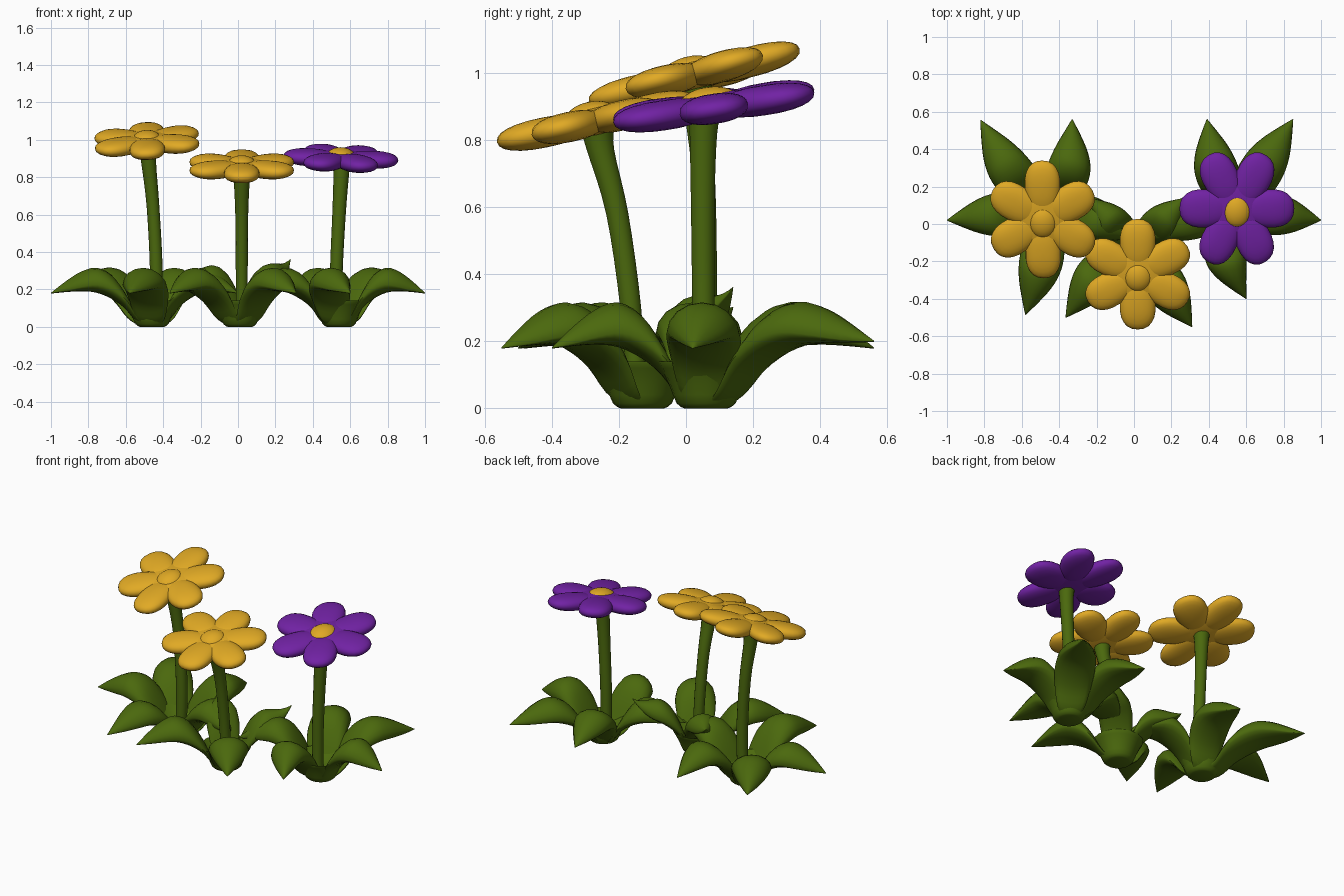
import bpy, bmesh, math
from mathutils import Vector, Matrix

if "Cube" in bpy.data.objects:
    bpy.data.objects.remove(bpy.data.objects["Cube"])


def material(name, rgb):
    m = bpy.data.materials.new(name)
    m.diffuse_color = (*rgb, 1)
    m.use_nodes = True
    m.node_tree.nodes["Principled BSDF"].inputs["Base Color"].default_value = m.diffuse_color
    return m


GREEN = material("leaf green", (0.07, 0.14, 0.004))
YELLOW = material("golden yellow", (0.75, 0.40, 0.018))
PURPLE = material("violet purple", (0.165, 0.016, 0.37))


def finish(name, bm, mat, angle=60):
    bmesh.ops.recalc_face_normals(bm, faces=bm.faces)
    me = bpy.data.meshes.new(name)
    bm.to_mesh(me)
    bm.free()
    ob = bpy.data.objects.new(name, me)
    bpy.context.collection.objects.link(ob)
    me.materials.append(mat)
    bpy.ops.object.select_all(action='DESELECT')
    ob.select_set(True)
    bpy.context.view_layer.objects.active = ob
    bpy.ops.object.shade_smooth_by_angle(angle=math.radians(angle))
    return ob


def smooth_rows(rows, steps):
    """Catmull-Rom interpolation of number rows."""
    out = []
    n = len(rows)
    for i in range(n - 1):
        p = [rows[max(0, min(n - 1, i + k))] for k in (-1, 0, 1, 2)]
        for s in range(steps):
            t = s / steps
            out.append([0.5 * (2 * b + (c - a) * t + (2 * a - 5 * b + 4 * c - d) * t * t
                               + (3 * b - a - 3 * c + d) * t ** 3)
                        for a, b, c, d in zip(*p)])
    return out + [list(rows[-1])]


def loft(bm, rings):
    vr = [[bm.verts.new(p) for p in r] for r in rings]
    n = len(vr[0])
    for a, b in zip(vr, vr[1:]):
        for i in range(n):
            bm.faces.new((a[i], a[(i + 1) % n], b[(i + 1) % n], b[i]))
    bm.faces.new(vr[0][::-1])
    bm.faces.new(vr[-1])


# leaf stations: fraction of length, crest, edge and keel heights, half width
LEAF = smooth_rows([(0.08, 0.03, 0.015, 0.005, 0.06), (0.16, 0.075, 0.06, 0.03, 0.085),
                    (0.27, 0.185, 0.145, 0.10, 0.107), (0.4, 0.278, 0.2, 0.15, 0.117),
                    (0.55, 0.316, 0.225, 0.183, 0.112), (0.7, 0.295, 0.215, 0.19, 0.088),
                    (0.85, 0.245, 0.195, 0.186, 0.048), (1.0, 0.182, 0.18, 0.178, 0.002)], 3)


def leaf(name, base, tip, bend):
    d = Vector((tip[0] - base[0], tip[1] - base[1]))
    length = d.length
    d.normalize()
    side = Vector((-d.y, d.x))
    ws = min(1.0, 0.3 + 0.7 * length / 0.5)
    rings = []
    for t, zc, ze, zk, w in LEAF:
        lift = (tip[2] - 0.18) * t ** 4
        sway = bend * math.sin(math.pi * t)
        ring = []
        for k in range(16):
            a = math.tau * k / 16
            s = math.sin(a)
            z = ze + lift + ((zc - ze) * s if s > 0 else (zk - ze) * -s)
            p = Vector(base) + d * (t * length) + side * (math.cos(a) * w * ws + sway)
            ring.append((p.x, p.y, z))
        rings.append(ring)
    bm = bmesh.new()
    loft(bm, rings)
    finish(name, bm, GREEN)


def cup(name, base):
    prof = smooth_rows([(0.065, 0.0), (0.088, 0.015), (0.11, 0.07), (0.135, 0.12),
                        (0.145, 0.14), (0.095, 0.1), (0.03, 0.07)], 2)
    bm = bmesh.new()
    loft(bm, [[(base[0] + r * math.cos(math.tau * k / 20),
                base[1] + r * math.sin(math.tau * k / 20), z) for k in range(20)]
              for r, z in prof])
    finish(name, bm, GREEN)


def stem(name, points):
    # points: x, y, z, radius
    bm = bmesh.new()
    loft(bm, [[(x + r * math.cos(math.tau * k / 14), y + r * math.sin(math.tau * k / 14), z)
               for k in range(14)] for x, y, z, r in smooth_rows(points, 4)])
    finish(name, bm, GREEN)


def head(name, centre, slope_x, slope_y, start, stretch, petal_mat):
    normal = Vector((-slope_x, -slope_y, 1)).normalized()
    x = Vector((1, 0, slope_x)).normalized()
    y = normal.cross(x)
    frame = (Matrix.Translation(centre) @ Matrix((x, y, normal)).transposed().to_4x4()
             @ Matrix.Diagonal((0.985, stretch, 1, 1)))
    # six plump, blunt petals
    bm = bmesh.new()
    for i in range(6):
        vs = bmesh.ops.create_uvsphere(bm, u_segments=24, v_segments=12, radius=1)['verts']
        rot = Matrix.Rotation(math.radians(start + 60 * i), 4, 'Z')
        for v in vs:
            u, w, h = (math.copysign(abs(c) ** 0.88, c) for c in v.co)
            v.co = rot @ Vector((0.165 + 0.147 * u, w * (0.096 + 0.01 * u),
                                 h * 0.045 + 0.002 * u))
    # disc joining the petals
    vs = bmesh.ops.create_uvsphere(bm, u_segments=24, v_segments=10, radius=1)['verts']
    for v in vs:
        v.co = Vector((v.co.x * 0.18, v.co.y * 0.18, v.co.z * 0.042))
    bm.transform(frame)
    finish(name + "_petals", bm, petal_mat)
    # domed centre
    bm = bmesh.new()
    bmesh.ops.create_uvsphere(bm, u_segments=20, v_segments=12, radius=1)
    bm.transform(frame @ Matrix.Translation((0, -0.012, 0.014))
                 @ Matrix.Diagonal((0.078, 0.085, 0.047, 1)))
    finish(name + "_centre", bm, YELLOW)


# leaf tips: x, y, z, sideways bend
PLANTS = {
    "left": dict(
        base=(-0.46, 0.06),
        tips=[(-1.0, 0.02, 0.18, -0.01), (-0.82, 0.555, 0.2, 0.03), (-0.33, 0.56, 0.18, -0.05),
              (-0.58, -0.485, 0.18, 0.02), (0.0, -0.08, 0.18, 0.04)],
        stem=[(-0.445, 0.06, 0.02, 0.032), (-0.437, 0.06, 0.3, 0.034),
              (-0.455, 0.055, 0.65, 0.034), (-0.478, 0.035, 0.88, 0.04), (-0.483, 0.03, 0.98, 0.05)],
        head=((-0.487, 0.025, 0.992), 0.05, 0.25, 30, 1.04, YELLOW)),
    "middle": dict(
        base=(0.01, -0.13),
        tips=[(-0.365, -0.5, 0.18, -0.04), (0.31, -0.55, 0.18, 0.01), (0.28, 0.14, 0.36, 0),
              (-0.24, 0.14, 0.30, 0)],
        stem=[(0.02, -0.145, 0.02, 0.03), (0.02, -0.165, 0.3, 0.032),
              (0.02, -0.205, 0.58, 0.034), (0.02, -0.255, 0.77, 0.042), (0.02, -0.265, 0.84, 0.052)],
        head=((0.02, -0.268, 0.857), 0.0, 0.22, 30, 0.97, YELLOW)),
    "right": dict(
        base=(0.54, 0.06),
        tips=[(1.0, 0.02, 0.18, 0.01), (0.85, 0.56, 0.2, 0.0), (0.39, 0.56, 0.18, 0.03),
              (0.6, -0.4, 0.18, -0.08), (0.06, -0.08, 0.18, -0.04)],
        stem=[(0.525, 0.055, 0.02, 0.032), (0.526, 0.052, 0.3, 0.034),
              (0.54, 0.05, 0.6, 0.036), (0.552, 0.052, 0.82, 0.042), (0.552, 0.06, 0.9, 0.052)],
        head=((0.55, 0.083, 0.9), -0.04, 0.15, 0, 1.07, PURPLE)),
}

for name, p in PLANTS.items():
    cup(name + "_leaf_cup", p["base"])
    for i, tip in enumerate(p["tips"]):
        leaf(f"{name}_leaf_{i + 1}", p["base"], tip[:3], tip[3])
    stem(name + "_stem", p["stem"])
    head(name + "_flower", *p["head"])
